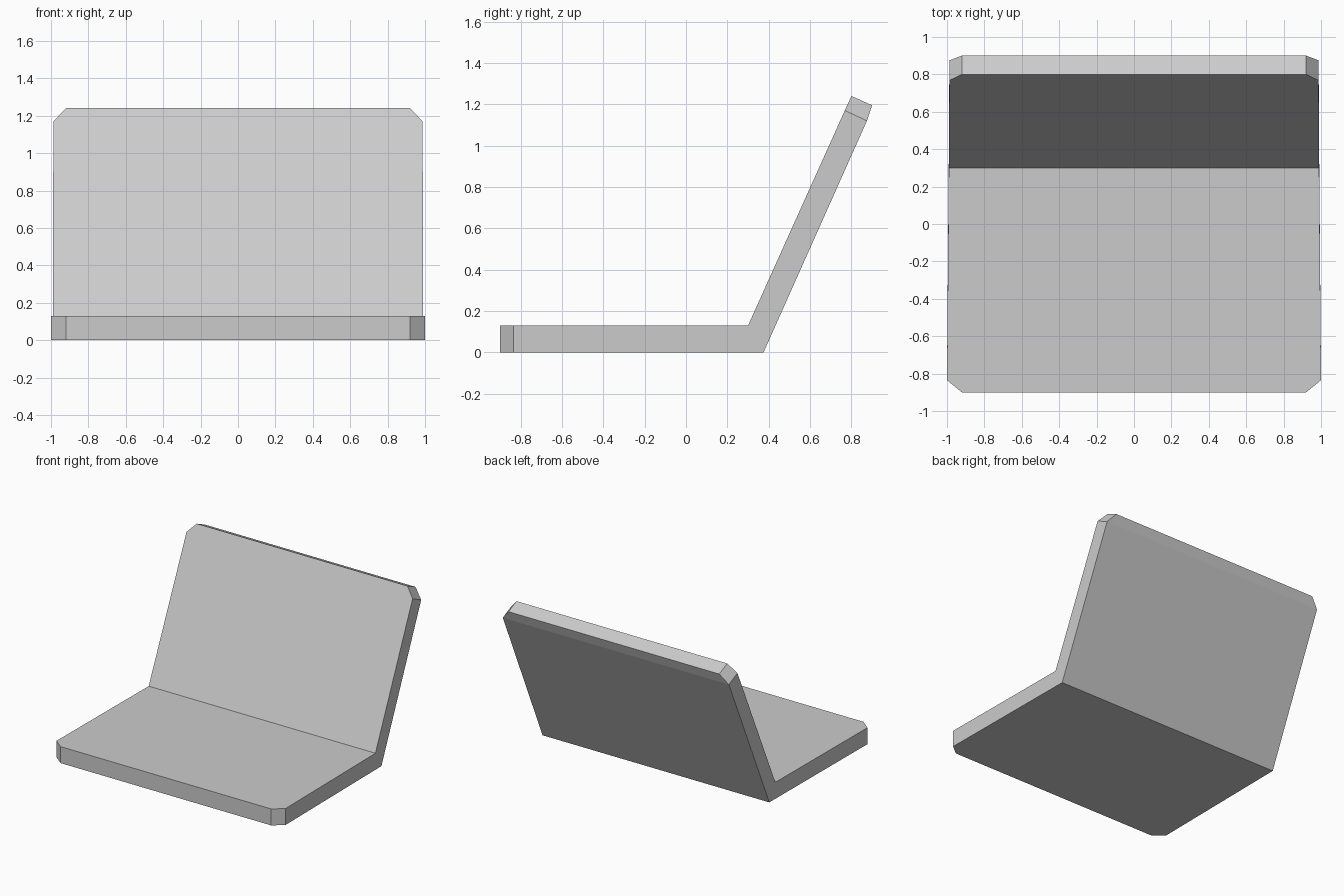
import bpy
import bmesh
from mathutils import Vector

cube = bpy.data.objects.get("Cube")
if cube:
    bpy.data.objects.remove(cube, do_unlink=True)

# Single light grey finish
grey = bpy.data.materials.new("light_grey")
grey.use_nodes = True
color = (0.6, 0.6, 0.6, 1)
grey.diffuse_color = color
grey.node_tree.nodes["Principled BSDF"].inputs["Base Color"].default_value = color

# Side profile stations: half width, inner (y, z), outer (y, z)
stations = [
    (0.92, (-0.90, 0.13), (-0.90, 0.0)),    # front edge
    (1.00, (-0.835, 0.13), (-0.835, 0.0)),  # front corner cut
    (0.99, (0.30, 0.13), (0.375, 0.0)),     # bend
    (0.987, (0.768, 1.17), (0.875, 1.12)),  # top corner cut
    (0.92, (0.80, 1.24), (0.90, 1.195)),    # top edge
]

bm = bmesh.new()
rings = []
for w, inner, outer in stations:
    corners = [(-w, *inner), (w, *inner), (w, *outer), (-w, *outer)]
    rings.append([bm.verts.new(Vector(c)) for c in corners])

# Skin between neighbouring stations, then close both ends
for a, b in zip(rings, rings[1:]):
    for i in range(4):
        j = (i + 1) % 4
        bm.faces.new((a[i], a[j], b[j], b[i]))
bm.faces.new(rings[0])
bm.faces.new(rings[-1])
bmesh.ops.recalc_face_normals(bm, faces=bm.faces)

mesh = bpy.data.meshes.new("bent_panel")
bm.to_mesh(mesh)
bm.free()
mesh.materials.append(grey)
panel = bpy.data.objects.new("bent_panel", mesh)
bpy.context.collection.objects.link(panel)
